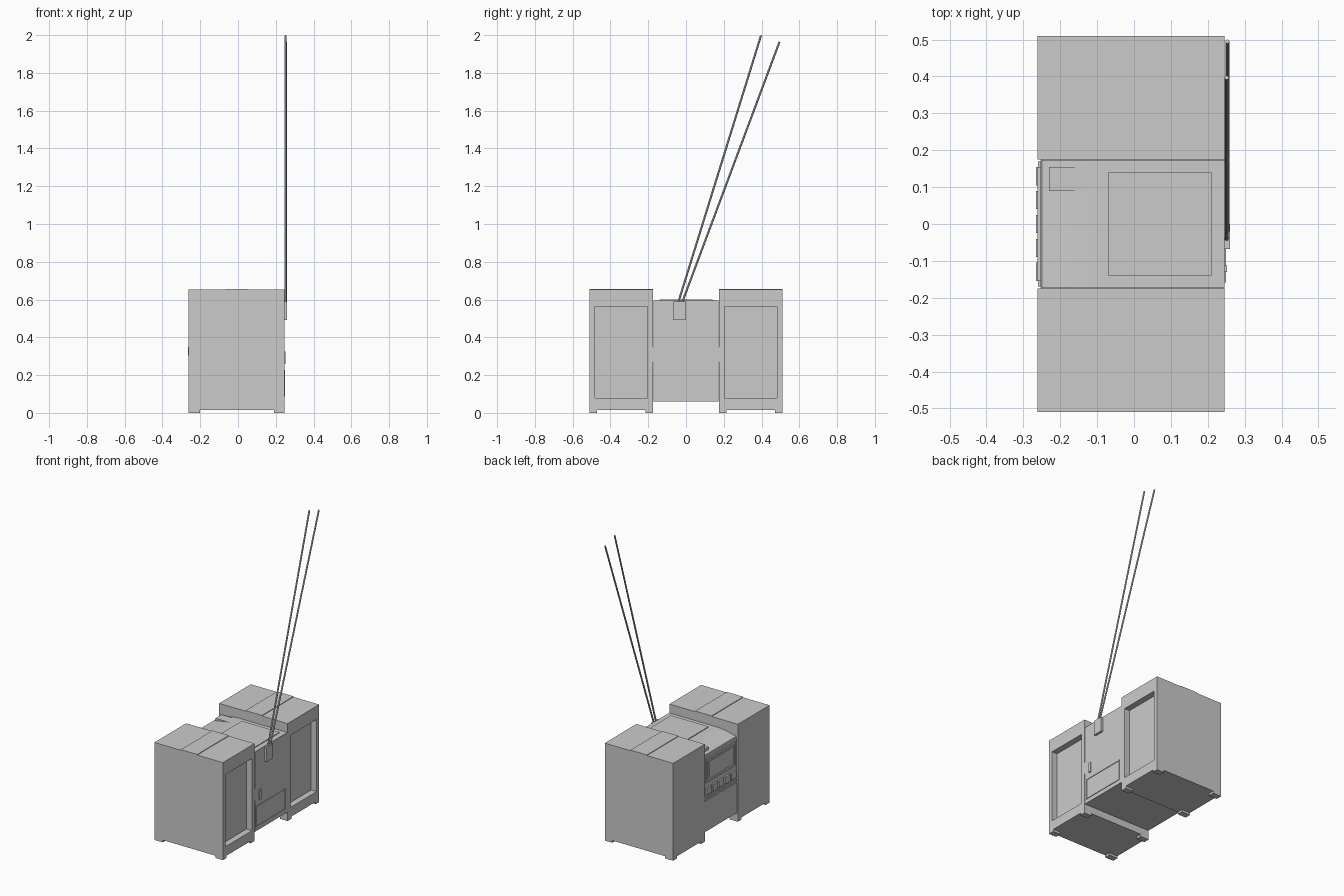
import bpy, bmesh, math
from mathutils import Vector

if "Cube" in bpy.data.objects:
    bpy.data.objects.remove(bpy.data.objects["Cube"])


def finish(name, bm):
    bmesh.ops.recalc_face_normals(bm, faces=bm.faces[:])
    me = bpy.data.meshes.new(name)
    bm.to_mesh(me)
    bm.free()
    ob = bpy.data.objects.new(name, me)
    bpy.context.collection.objects.link(ob)
    return ob


def box_bm(lo, hi):
    bm = bmesh.new()
    bmesh.ops.create_cube(bm, size=1)
    for v in bm.verts:
        v.co = Vector([(a + b) / 2 + c * (b - a) for a, b, c in zip(lo, hi, v.co)])
    return bm


def box(name, lo, hi):
    return finish(name, box_bm(lo, hi))


def frame(name, x0, x1, y0, y1, z0, z1, t):
    # rectangular rim standing on a face that looks along x
    box(name + "_bottom", (x0, y0, z0), (x1, y1, z0 + t))
    box(name + "_top", (x0, y0, z1 - t), (x1, y1, z1))
    box(name + "_left", (x0, y0, z0 + t), (x1, y0 + t, z1 - t))
    box(name + "_right", (x0, y1 - t, z0 + t), (x1, y1, z1 - t))


def rod(name, a, b, r):
    a, b = Vector(a), Vector(b)
    bm = bmesh.new()
    bmesh.ops.create_cone(bm, cap_ends=True, segments=10, radius1=r, radius2=r, depth=(b - a).length)
    ob = finish(name, bm)
    ob.location = (a + b) / 2
    ob.rotation_euler = (b - a).to_track_quat('Z', 'Y').to_euler()


X0, X1 = -0.262, 0.245

# Speaker cabinets with recessed back panels, top strips and corner feet
for side, s in (("left", -1), ("right", 1)):
    ya, yb = sorted((s * 0.175, s * 0.51))
    bm = box_bm((X0, ya, 0.015), (X1, yb, 0.653))
    back = max(bm.faces, key=lambda f: f.calc_center_median().x)
    bmesh.ops.inset_region(bm, faces=[back], thickness=0.04)
    for v in back.verts:
        v.co.z = 0.08 if v.co.z < 0.3 else 0.563
    pit = bmesh.ops.extrude_discrete_faces(bm, faces=[back])["faces"][0]
    for v in pit.verts:
        v.co.x -= 0.04
    finish(side + "_speaker", bm)
    box(side + "_speaker_top_strip", (-0.067, ya, 0.65), (0.055, yb, 0.657))
    for i, (fa, fb) in enumerate(((X0, -0.2), (0.19, X1))):
        for j, (ga, gb) in enumerate(((ya, ya + 0.04), (yb - 0.04, yb))):
            box(f"{side}_foot_{i}{j}", (fa, ga, 0), (fb, gb, 0.017))
    # clip joining speaker and centre unit
    ca, cb = sorted((s * 0.168, s * 0.178))
    box(side + "_clip", (X0 + 0.01, ca, 0.27), (X1, cb, 0.35))

# Centre unit: side profile with a gently curved front slope
prof = [(-0.254, 0.06), (-0.254, 0.565)]
for i in range(9):
    t = i / 8
    prof.append((-0.25 + 0.15 * t, 0.57 + 0.025 * math.sin(t * math.pi / 2)))
prof += [(X1, 0.595), (X1, 0.06)]
bm = bmesh.new()
f = bm.faces.new([bm.verts.new((x, -0.172, z)) for x, z in prof])
new = bmesh.ops.extrude_face_region(bm, geom=[f])["geom"]
bmesh.ops.translate(bm, verts=[g for g in new if isinstance(g, bmesh.types.BMVert)], vec=(0, 0.344, 0))
body = finish("centre_unit", bm)
bpy.context.view_layer.objects.active = body
body.select_set(True)
bpy.ops.object.shade_smooth_by_angle(angle=math.radians(25))

# Top lid and small window
box("top_lid", (-0.07, -0.14, 0.59), (0.21, 0.14, 0.6))
box("top_window", (-0.23, 0.09, 0.575), (-0.11, 0.155, 0.594))

# Front: display, buttons, lower panel
frame("display_rim", -0.262, -0.25, -0.155, 0.155, 0.385, 0.545, 0.014)
box("display", (-0.257, -0.12, 0.415), (-0.25, 0.12, 0.515))
for i in range(5):
    y = -0.13 + i * 0.065
    box(f"button_{i}", (-0.265, y - 0.025, 0.305), (-0.25, y + 0.025, 0.35))
box("button_shelf", (-0.26, -0.17, 0.28), (-0.25, 0.17, 0.292))
box("front_lower_panel", (-0.258, -0.17, 0.06), (-0.25, 0.17, 0.265))

# Back: battery door, socket, aerial mount and aerials
frame("battery_door_rim", 0.24, 0.249, -0.158, 0.155, 0.087, 0.226, 0.006)
box("socket", (0.24, -0.13, 0.26), (0.252, -0.112, 0.325))
box("aerial_mount", (0.24, -0.068, 0.492), (0.26, 0.0, 0.59))
rod("aerial_a", (0.251, -0.044, 0.575), (0.251, 0.397, 1.998), 0.0055)
rod("aerial_b", (0.253, -0.024, 0.575), (0.253, 0.495, 1.965), 0.0055)
